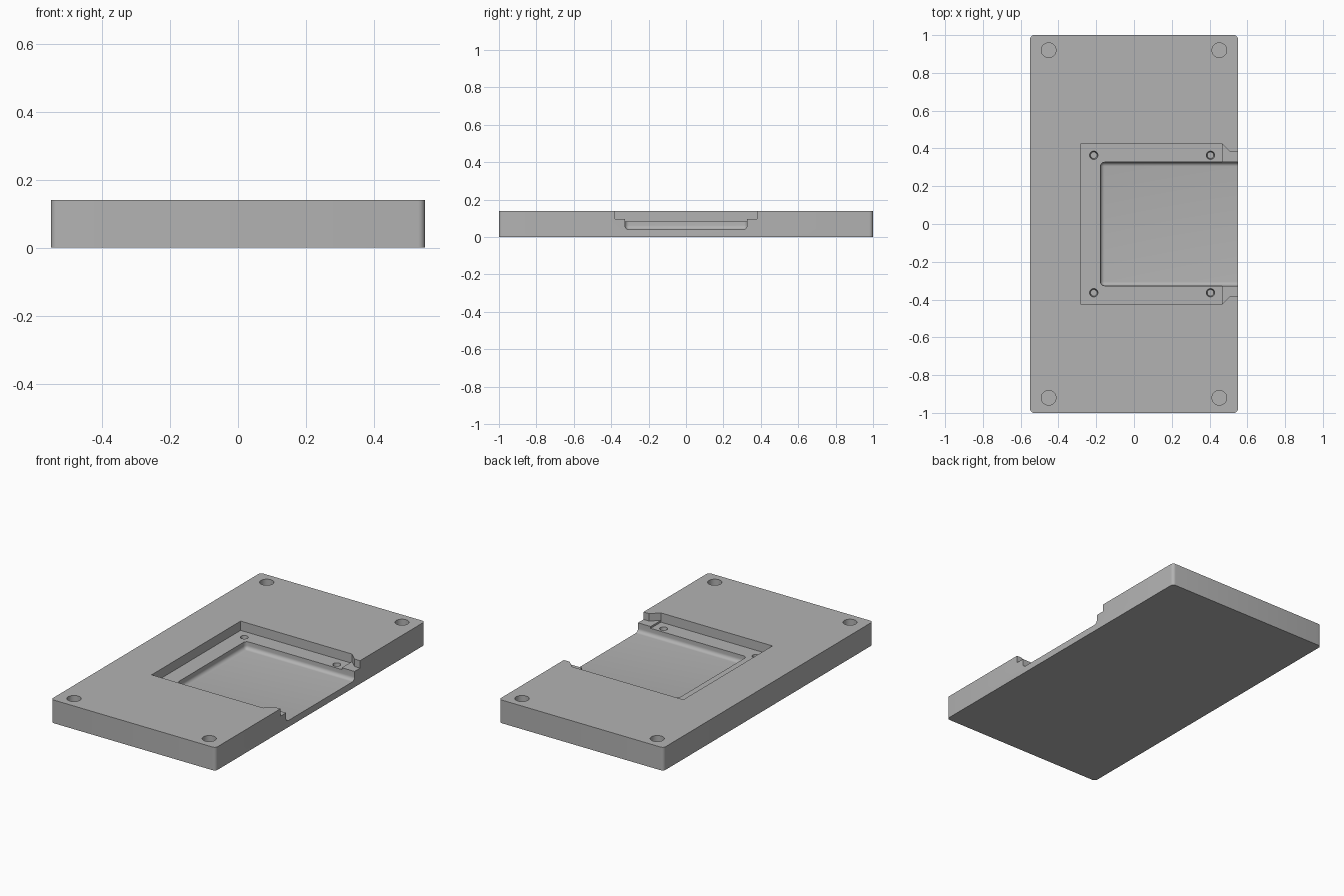
import bpy, bmesh, math
from mathutils import Vector

if "Cube" in bpy.data.objects:
    bpy.data.objects.remove(bpy.data.objects["Cube"])

TOP = 0.14
grey = bpy.data.materials.new("plain grey")
grey.diffuse_color = (0.45, 0.45, 0.45, 1)
grey.use_nodes = True
grey.node_tree.nodes["Principled BSDF"].inputs["Base Color"].default_value = grey.diffuse_color


def prism(name, outline, z0, z1, bevel=0, segs=5, pick=None):
    """Extrude an xy outline from z0 to z1, rounding the edges chosen by pick."""
    bm = bmesh.new()
    face = bm.faces.new([bm.verts.new((x, y, z0)) for x, y in outline])
    ext = bmesh.ops.extrude_face_region(bm, geom=[face])
    for v in ext["geom"]:
        if isinstance(v, bmesh.types.BMVert):
            v.co.z = z1
    bmesh.ops.recalc_face_normals(bm, faces=bm.faces)
    if bevel:
        edges = [e for e in bm.edges if pick(*[v.co for v in e.verts])]
        bmesh.ops.bevel(bm, geom=edges, offset=bevel, segments=segs,
                        profile=0.5, affect='EDGES')
    return finish(name, bm)


def drill(name, x, y, z0, z1, r0, r1, n=32):
    """Round or tapered cutter from z0 (radius r0) to z1 (radius r1)."""
    bm = bmesh.new()
    bmesh.ops.create_cone(bm, cap_ends=True, segments=n, radius1=r0,
                          radius2=r1, depth=z1 - z0)
    bmesh.ops.translate(bm, verts=bm.verts, vec=Vector((x, y, (z0 + z1) / 2)))
    return finish(name, bm)


def finish(name, bm):
    me = bpy.data.meshes.new(name)
    bm.to_mesh(me)
    bm.free()
    me.materials.append(grey)
    ob = bpy.data.objects.new(name, me)
    bpy.context.collection.objects.link(ob)
    return ob


def rect(x0, x1, y):
    return [(x0, -y), (x1, -y), (x1, y), (x0, y)]


def vertical(a, b):
    return abs(a.z - b.z) > 0.01


# plate with rounded corners
plate = prism("base_plate", rect(-0.55, 0.55, 1), 0, TOP, 0.02, 5, vertical)

# upper recess narrowing to the open side, then its slightly lower ledge
half = [(0.465, 0.425), (0.512, 0.38), (0.7, 0.38)]
outline = ([(-0.28, -0.425)] + [(x, -y) for x, y in half]
           + half[::-1] + [(-0.28, 0.425)])
cutters = [prism("recess_cutter", outline, 0.095, 0.3),
           prism("ledge_cutter", rect(-0.28, 0.465, 0.425), 0.084, 0.2)]

# deep pocket with rounded floor edges and inner corners
cutters.append(prism(
    "pocket_cutter", rect(-0.178, 0.8, 0.327), 0.04, 0.25, 0.022, 6,
    lambda a, b: (vertical(a, b) and a.x < 0)
    or (max(a.z, b.z) < 0.05 and min(a.x, b.x) < 0.7)))

# blind corner holes and small ledge holes
for s in (-1, 1):
    for x in (-0.452, 0.452):
        cutters.append(drill("corner_hole_cutter", x, s * 0.92, 0.06, 0.2, 0.039, 0.039))
    for x in (-0.213, 0.405):
        cutters.append(drill("ledge_hole_cutter", x, s * 0.364, 0.04, 0.11, 0.017, 0.025, 24))

bpy.context.view_layer.objects.active = plate
for c in cutters:
    c.hide_render = True
    mod = plate.modifiers.new("cut", 'BOOLEAN')
    mod.operation, mod.solver, mod.object = 'DIFFERENCE', 'EXACT', c
    bpy.ops.object.modifier_apply(modifier=mod.name)
for c in cutters:
    bpy.data.objects.remove(c)

bpy.ops.object.select_all(action='DESELECT')
plate.select_set(True)
bpy.ops.object.shade_smooth_by_angle(angle=math.radians(30))
